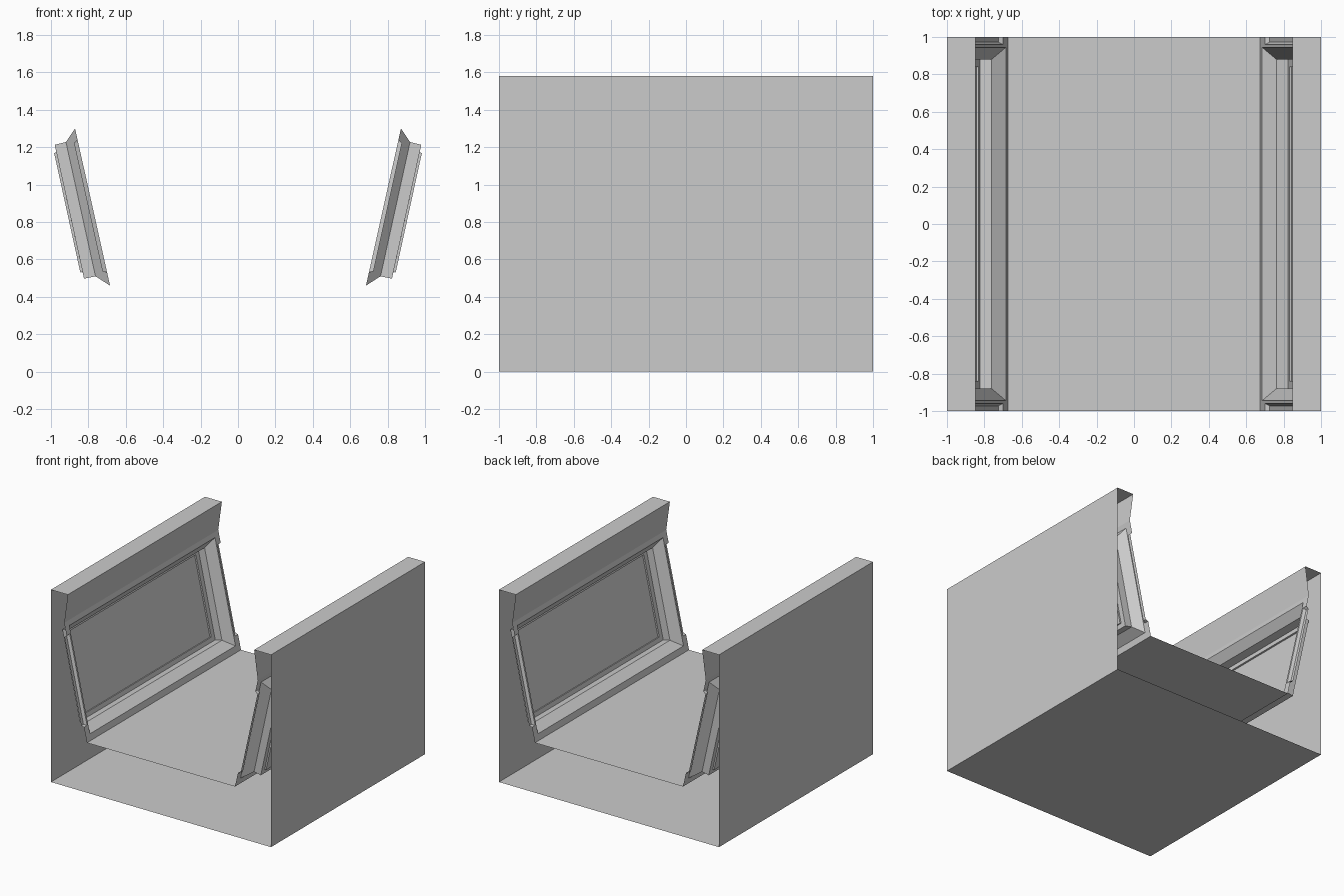
import bpy, bmesh
from mathutils import Vector

if "Cube" in bpy.data.objects:
    bpy.data.objects.remove(bpy.data.objects["Cube"])


def add_quad(bm, pts, aim):
    """Add a quad whose normal faces the aim point."""
    f = bm.faces.new([bm.verts.new(p) for p in pts])
    f.normal_update()
    if f.normal.dot(Vector(aim) - f.calc_center_median()) < 0:
        f.normal_flip()


def finish(bm, name):
    bmesh.ops.remove_doubles(bm, verts=bm.verts, dist=0.0005)
    me = bpy.data.meshes.new(name)
    bm.to_mesh(me)
    bm.free()
    ob = bpy.data.objects.new(name, me)
    bpy.context.collection.objects.link(ob)
    return ob


def mirror(ob):
    m = ob.modifiers.new("mirror", 'MIRROR')
    m.use_axis[0] = True
    m.merge_threshold = 0.0005


def strip(bm, a, b, aim):
    """Full-length strip between two (x, z) profile points."""
    add_quad(bm, [(a[0], -1, a[1]), (b[0], -1, b[1]), (b[0], 1, b[1]), (a[0], 1, a[1])], aim)


CENTRE = (0, 0, 0.9)
H, FLOOR, NECK = 1.58, 0.41, 1.34

# base underside and floor (ends are open)
bm = bmesh.new()
strip(bm, (-1, 0), (1, 0), (0, 0, -5))
finish(bm, "base_underside")
bm = bmesh.new()
strip(bm, (-0.673, FLOOR), (0.673, FLOOR), (0, 0, 5))
finish(bm, "floor")

# outer wall, top ledge and upper inner wall
bm = bmesh.new()
strip(bm, (-1, 0), (-1, H), (-5, 0, 1))
strip(bm, (-1, H), (-0.847, H), (-1, 0, 5))
strip(bm, (-0.847, H), (-0.88, NECK), (0, 0, 1.4))
mirror(finish(bm, "outer_wall"))

# leaning inner wall with recessed window bay and end grooves
bm = bmesh.new()


def wall(y, z, depth=0.0):
    x = -0.88 + (NECK - z) * 0.207 / (NECK - FLOOR)
    return (x - depth, y, z - depth * 0.22)


def patch(y0, y1, z0, z1, depth=0.0):
    add_quad(bm, [wall(y0, z0, depth), wall(y1, z0, depth),
                  wall(y1, z1, depth), wall(y0, z1, depth)], CENTRE)


patch(-1, 1, 1.30, NECK)
patch(-1, 1, FLOOR, 0.46)

Y, G, Z0, Z1, D = 0.945, 0.96, 0.53, 1.24, 0.022
for s in (-1, 1):
    patch(s * Y, s * G, 0.46, 1.30)
    patch(s * G, s, Z1, 1.30)
    patch(s * G, s, 0.46, Z0)
    # groove: floor plus bevelled sides
    g = s * (G + 0.012)
    a, b = Z0 + 0.012, Z1 - 0.012
    patch(g, s, a, b, D)
    mid = (-0.7, s * 1.2, 0.88)
    add_quad(bm, [wall(s * G, Z0), wall(s * G, Z1), wall(g, b, D), wall(g, a, D)], mid)
    add_quad(bm, [wall(s * G, Z0), wall(s, Z0), wall(s, a, D), wall(g, a, D)], mid)
    add_quad(bm, [wall(s * G, Z1), wall(s, Z1), wall(s, b, D), wall(g, b, D)], mid)


def ring(y, top, bottom):
    return [(top[0], -y, top[1]), (top[0], y, top[1]),
            (bottom[0], y, bottom[1]), (bottom[0], -y, bottom[1])]


# nested rectangles: opening, chamfer, recess back, inset panel
t, b = wall(0, 1.30), wall(0, 0.46)
rings = [ring(Y, (t[0], t[2]), (b[0], b[2])),
         ring(0.88, (-0.92, 1.228), (-0.762, 0.51)),
         ring(0.88, (-0.98, 1.213), (-0.823, 0.497)),
         ring(0.84, (-0.971, 1.172), (-0.831, 0.533)),
         ring(0.84, (-0.983, 1.169), (-0.843, 0.530))]
for p, q in zip(rings, rings[1:]):
    for i in range(4):
        j = (i + 1) % 4
        add_quad(bm, [p[i], p[j], q[j], q[i]], (-0.6, 0, 0.82))
add_quad(bm, rings[-1], CENTRE)
mirror(finish(bm, "inner_wall_panel"))
